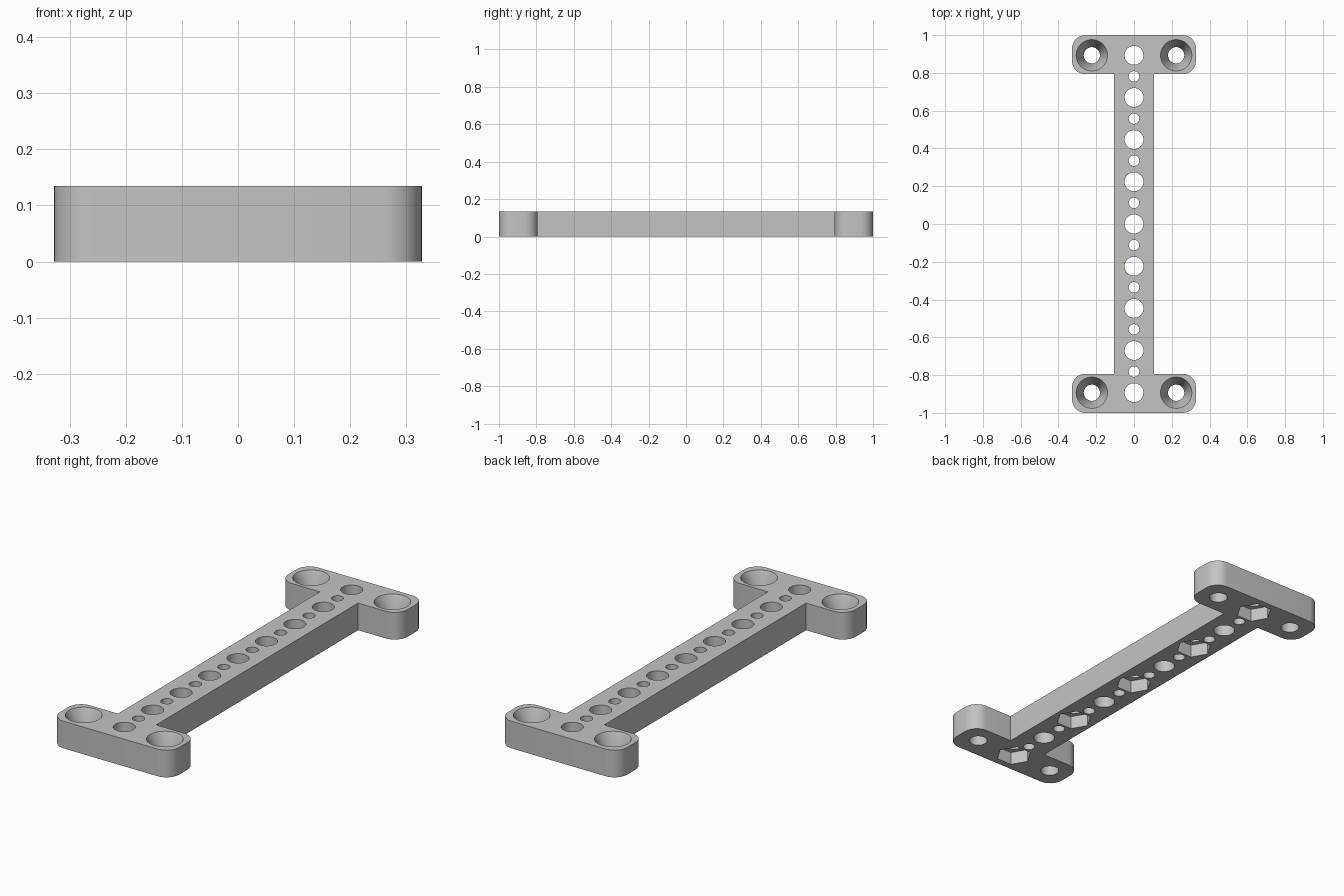
import bpy, bmesh, math

cube = bpy.data.objects.get("Cube")
if cube:
    bpy.data.objects.remove(cube, do_unlink=True)

HEIGHT = 0.135
PITCH = 0.2233
END_Y = 4 * PITCH
HALF_W, BAR_W = 0.328, 0.105
INNER_Y, CORNER = 0.793, 0.07

grey = bpy.data.materials.new("plain_grey")
grey.use_nodes = True
grey.diffuse_color = (0.55, 0.55, 0.55, 1)
grey.node_tree.nodes["Principled BSDF"].inputs["Base Color"].default_value = (0.55, 0.55, 0.55, 1)


def make_object(name, bm):
    bmesh.ops.recalc_face_normals(bm, faces=bm.faces)
    mesh = bpy.data.meshes.new(name)
    bm.to_mesh(mesh)
    bm.free()
    mesh.materials.append(grey)
    obj = bpy.data.objects.new(name, mesh)
    bpy.context.collection.objects.link(obj)
    return obj


def arc(cx, cy, start, steps=8):
    """Quarter turn of a rounded corner, counter-clockwise."""
    angles = [start + math.pi / 2 * i / steps for i in range(steps + 1)]
    return [(cx + CORNER * math.cos(a), cy + CORNER * math.sin(a)) for a in angles]


def turned(bm, x, y, profile, sides=40):
    """Closed solid of revolution from (radius, z) pairs."""
    rings = []
    for r, z in profile:
        angles = [2 * math.pi * i / sides for i in range(sides)]
        rings.append([bm.verts.new((x + r * math.cos(a), y + r * math.sin(a), z)) for a in angles])
    for low, high in zip(rings, rings[1:]):
        for i in range(sides):
            j = (i + 1) % sides
            bm.faces.new((low[i], low[j], high[j], high[i]))
    bm.faces.new(rings[0][::-1])
    bm.faces.new(rings[-1])


# Outline of the bar with a rounded crosspiece at each end
cx, far, near = HALF_W - CORNER, 1 - CORNER, INNER_Y + CORNER
half = [(BAR_W, INNER_Y)]
half += arc(cx, near, -math.pi / 2) + arc(cx, far, 0)
half += arc(-cx, far, math.pi / 2) + arc(-cx, near, math.pi)
half += [(-BAR_W, INNER_Y)]
outline = half + [(-x, -y) for x, y in half]

bm = bmesh.new()
base = bm.faces.new([bm.verts.new((x, y, 0)) for x, y in outline])
top = bmesh.ops.extrude_face_region(bm, geom=[base])["geom"]
bmesh.ops.translate(bm, vec=(0, 0, HEIGHT), verts=[v for v in top if isinstance(v, bmesh.types.BMVert)])
bracket = make_object("mounting_bracket", bm)

# Row of alternating large and small through holes, and countersunk corner holes
bm = bmesh.new()
for i in range(-8, 9):
    r = 0.05 if i % 2 == 0 else 0.028
    turned(bm, 0, i * PITCH / 2, [(r, -0.05), (r, HEIGHT + 0.05)])
for x in (-PITCH, PITCH):
    for y in (-END_Y, END_Y):
        turned(bm, x, y, [(0.043, -0.05), (0.043, 0.045), (0.083, HEIGHT), (0.083, HEIGHT + 0.05)])
holes = make_object("hole_cutter", bm)

# Hexagonal nut pockets under every second large hole
bm = bmesh.new()
for i in range(-2, 3):
    turned(bm, 0, i * 2 * PITCH, [(0.084, -0.05), (0.084, 0.065)], sides=6)
pockets = make_object("nut_pocket_cutter", bm)

# Cut and finish
bpy.context.view_layer.objects.active = bracket
bracket.select_set(True)
for cutter in (holes, pockets):
    cutter.hide_render = True
    mod = bracket.modifiers.new(cutter.name, "BOOLEAN")
    mod.operation = "DIFFERENCE"
    mod.solver = "EXACT"
    mod.object = cutter
    bpy.ops.object.modifier_apply(modifier=mod.name)
    bpy.data.objects.remove(cutter, do_unlink=True)
bpy.ops.object.shade_smooth_by_angle(angle=math.radians(25))
